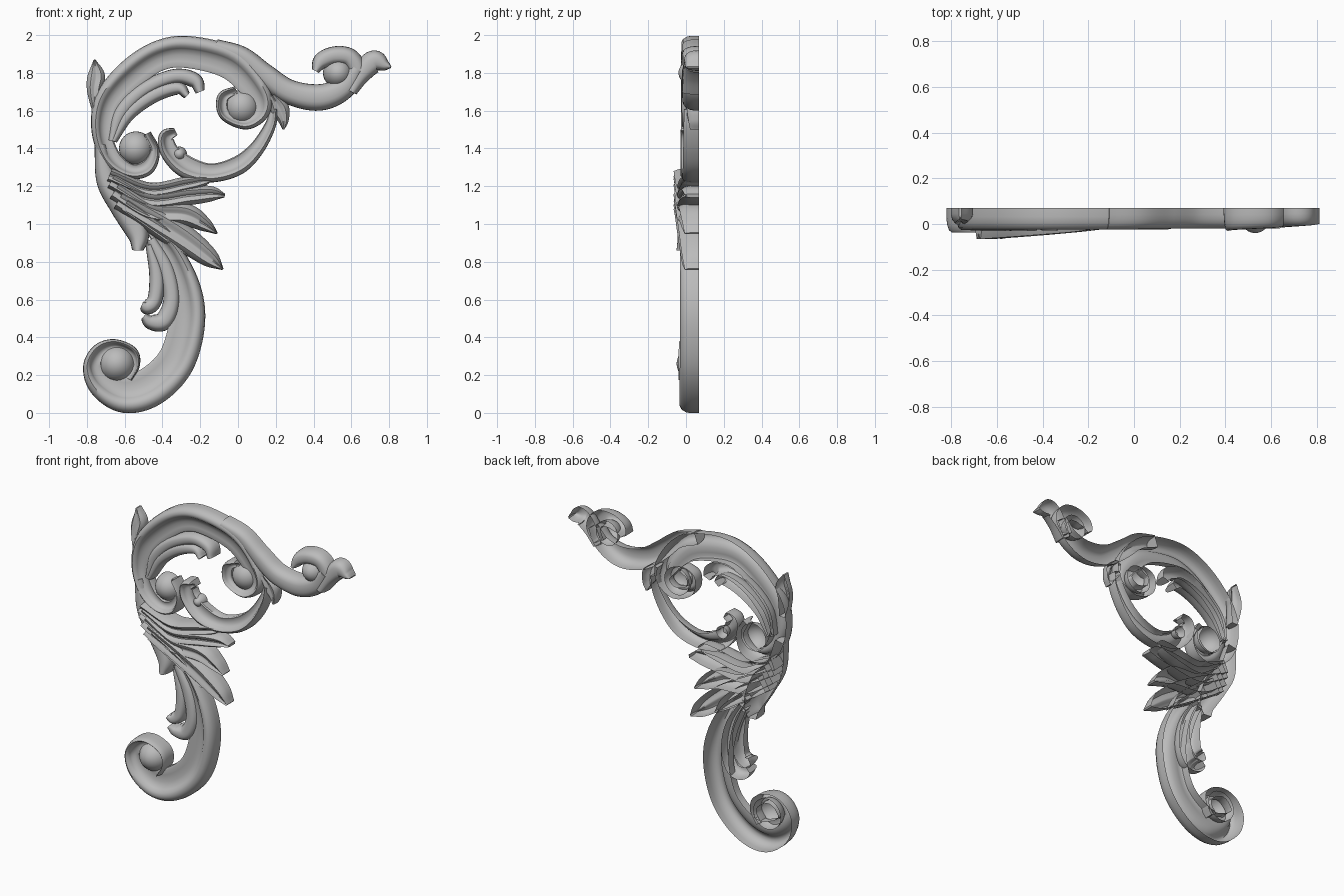
import bpy
import bmesh
import math
from mathutils import Vector, Matrix

BACK = 0.07      # flat plane the relief is cut off at
CM = 0.01        # paths are written in hundredths of a unit

cube = bpy.data.objects.get("Cube")
if cube:
    bpy.data.objects.remove(cube, do_unlink=True)

stone = bpy.data.materials.new("plain_grey")
stone.use_nodes = True
stone.diffuse_color = (0.5, 0.5, 0.5, 1)
shader = next(n for n in stone.node_tree.nodes if n.type == "BSDF_PRINCIPLED")
shader.inputs["Base Color"].default_value = stone.diffuse_color
shader.inputs["Roughness"].default_value = 0.7


# Cross-sections run from the left edge (+1) to the right edge (-1) of a path
def dome(power, steps=14):
    section = []
    for k in range(steps + 1):
        a = math.pi * k / steps
        c = math.cos(a)
        section.append((math.copysign(abs(c) ** power, c), math.sin(a) ** power))
    return section


ROUND = dome(0.75)
HALF_LEAF = [(1, 0), (1, .45), (.85, .75), (.55, .97), (.25, .92), (.08, .82)]
LEAF = HALF_LEAF + [(-u, v) for u, v in reversed(HALF_LEAF)]
# raised rim on the outer edge, then a cove running to a thin inner lip
SCROLL = [(1, 0), (1, .4), (.95, .68), (.8, .9), (.58, 1), (.36, .94), (.2, .78),
          (.12, .68), (-.2, .56), (-.6, .53), (-.88, .58), (-1, .52), (-1, 0)]


def finish(name, bm, angle):
    mesh = bpy.data.meshes.new(name)
    bm.to_mesh(mesh)
    bm.free()
    mesh.materials.append(stone)
    mesh.shade_smooth()
    mesh.set_sharp_from_angle(angle=math.radians(angle))
    obj = bpy.data.objects.new(name, mesh)
    bpy.context.collection.objects.link(obj)
    return obj


def smooth_path(points, steps=8):
    """Catmull-Rom curve through (x, z, half width) points."""
    pts = [Vector(p) * CM for p in points]
    pts = [2 * pts[0] - pts[1]] + pts + [2 * pts[-1] - pts[-2]]
    curve = []
    for a, b, c, d in zip(pts, pts[1:], pts[2:], pts[3:]):
        for k in range(steps):
            t = k / steps
            curve.append((2 * b + (c - a) * t + (2 * a - 5 * b + 4 * c - d) * t * t
                          + (3 * b - a - 3 * c + d) * t ** 3) / 2)
    return curve + [pts[-2]]


def sweep(name, points, section, depth_start, depth_end, angle=50):
    """Open-backed relief strip following a path."""
    curve = smooth_path(points)
    bm = bmesh.new()
    rings = []
    last = len(curve) - 1
    for i, p in enumerate(curve):
        ahead, behind = curve[min(i + 1, last)], curve[max(i - 1, 0)]
        along = (ahead - behind).xy.normalized()
        side = Vector((-along.y, along.x))
        depth = CM * (depth_start + (depth_end - depth_start) * i / last)
        width = max(p.z, 0.003)
        ring = []
        for u, v in section:
            q = p.xy + side * u * width
            ring.append(bm.verts.new((q.x, BACK - v * depth, q.y)))
        rings.append(ring)
    for r, s in zip(rings, rings[1:]):
        for j in range(len(section) - 1):
            bm.faces.new((r[j], r[j + 1], s[j + 1], s[j]))
    bm.faces.new(list(reversed(rings[0])))
    bm.faces.new(rings[-1])
    return finish(name, bm, angle)


def boss(name, x, z, radius, depth):
    """Half-round button, open at the back."""
    bm = bmesh.new()
    bmesh.ops.create_uvsphere(bm, u_segments=32, v_segments=16, radius=CM)
    turn = Matrix.Rotation(math.pi / 2, 4, "X")
    shape = Matrix.Diagonal((radius, depth, radius, 1))
    bm.transform(Matrix.Translation((x * CM, BACK, z * CM)) @ shape @ turn)
    bmesh.ops.bisect_plane(bm, geom=bm.verts[:] + bm.edges[:] + bm.faces[:],
                           plane_co=(0, BACK, 0), plane_no=(0, 1, 0), clear_outer=True)
    return finish(name, bm, 50)


# Large scrolls
sweep("upper_scroll", [
    (-48, 148, 2), (-44, 139, 2.5), (-48, 130, 4), (-57, 128, 4), (-67, 135, 5),
    (-72, 149, 5.5), (-69, 165, 7), (-57, 179, 8), (-42, 189, 8), (-26, 191, 8.5),
    (-4, 185, 8.5), (10, 170, 7), (12, 160, 5), (4, 154, 4), (-7, 158, 3),
    (-8, 167, 3), (-1, 171, 2)], SCROLL, 10, 9)
sweep("lower_scroll", [
    (-47, 99, 3), (-35, 84, 6), (-28, 65, 8.5), (-27, 47, 9.5), (-33, 27, 10),
    (-46, 14, 10.5), (-60, 10, 10), (-72, 16, 8), (-77, 25, 5), (-73, 33, 4),
    (-65, 36, 3), (-56, 32, 3), (-54, 25, 2), (-58, 18, 2)], SCROLL, 10, 11)
sweep("small_scroll", [
    (19, 161, 2), (17, 152, 3), (10, 140, 4), (0, 131, 5), (-14, 127, 5),
    (-27, 130, 6), (-36, 138, 5), (-38, 146, 4), (-33, 149, 2)], SCROLL, 8, 10)
sweep("tail", [
    (-12, 194, 4), (2, 189, 5), (14, 179, 6), (27, 170, 6.5), (43, 167, 7),
    (56, 172, 6), (63, 182, 4)], ROUND, 9, 9)

# Buttons in the volutes
boss("lower_volute_button", -64, 26, 10, 12)
boss("left_volute_button", -54, 140, 9, 10)
boss("right_volute_button", 2, 162, 9, 9)
boss("small_scroll_button", -31, 137, 4, 7)

# Flower at the end of the tail
sweep("flower_curl", [
    (59, 173, 4), (63, 181, 5), (59, 188, 5), (51, 189, 5), (44, 186, 4.5),
    (41, 181, 2)], ROUND, 8, 10)
sweep("flower_tip", [
    (60, 170, 3), (65, 179, 5), (72, 186, 6), (78, 184, 3), (81, 183, .5)], ROUND, 9, 7)
boss("flower_button", 53, 180, 8, 11)

# Single small leaves on the outside
sweep("right_sprig", [(18, 168, 2), (22, 161, 5), (24, 155, 3), (24, 150, .5)], LEAF, 8, 5)
sweep("left_bud", [(-75, 159, 2), (-76, 171, 4), (-75, 179, 4.5), (-76, 187, .5)], LEAF, 8, 5)

# Curled fronds inside the two scrolls
fronds = {
    "upper_frond_outer": [(-67, 144, 2), (-62, 159, 4), (-50, 171, 4), (-34, 178, 4),
                          (-23, 176, 4), (-20, 170, 2.5)],
    "upper_frond_inner": [(-66, 144, 2), (-58, 158, 3.5), (-45, 168, 4), (-32, 172, 3.5),
                          (-27, 168, 2)],
    "lower_frond_short": [(-47, 89, 2), (-43, 73, 4), (-44, 60, 4), (-48, 56, 4), (-51, 57, 2)],
    "lower_frond_long": [(-46, 92, 3), (-38, 76, 4.5), (-35, 60, 4.5), (-39, 49, 5),
                         (-46, 48, 4), (-50, 51, 2)],
}
for name, path in fronds.items():
    sweep(name, path, ROUND, 7, 9)

# Central leaf: stem with a fan of lobes
sweep("leaf_stem", [
    (-73, 142, 3), (-69, 123, 6), (-60, 110, 8), (-53, 95, 6), (-53, 86, 3)], ROUND, 9, 12)
lobes = [
    [(-68, 126, 4), (-47, 118, 4), (-28, 121, 4), (-18, 123, 3), (-14, 123, .5)],
    [(-67, 123, 5), (-47, 113, 5), (-26, 115, 5), (-14, 116, 4), (-7, 115, 1)],
    [(-65, 118, 6), (-47, 107, 6), (-28, 105, 6), (-18, 100, 4), (-11, 95, .5)],
    [(-63, 113, 6), (-44, 102, 7), (-28, 92, 7), (-15, 82, 5), (-8, 76, .5)],
    [(-60, 110, 5), (-47, 101, 5), (-34, 91, 4), (-26, 83, .5)],
]
for i, path in enumerate(lobes):
    sweep(f"leaf_lobe_{i + 1}", path, LEAF, 14, 8)
